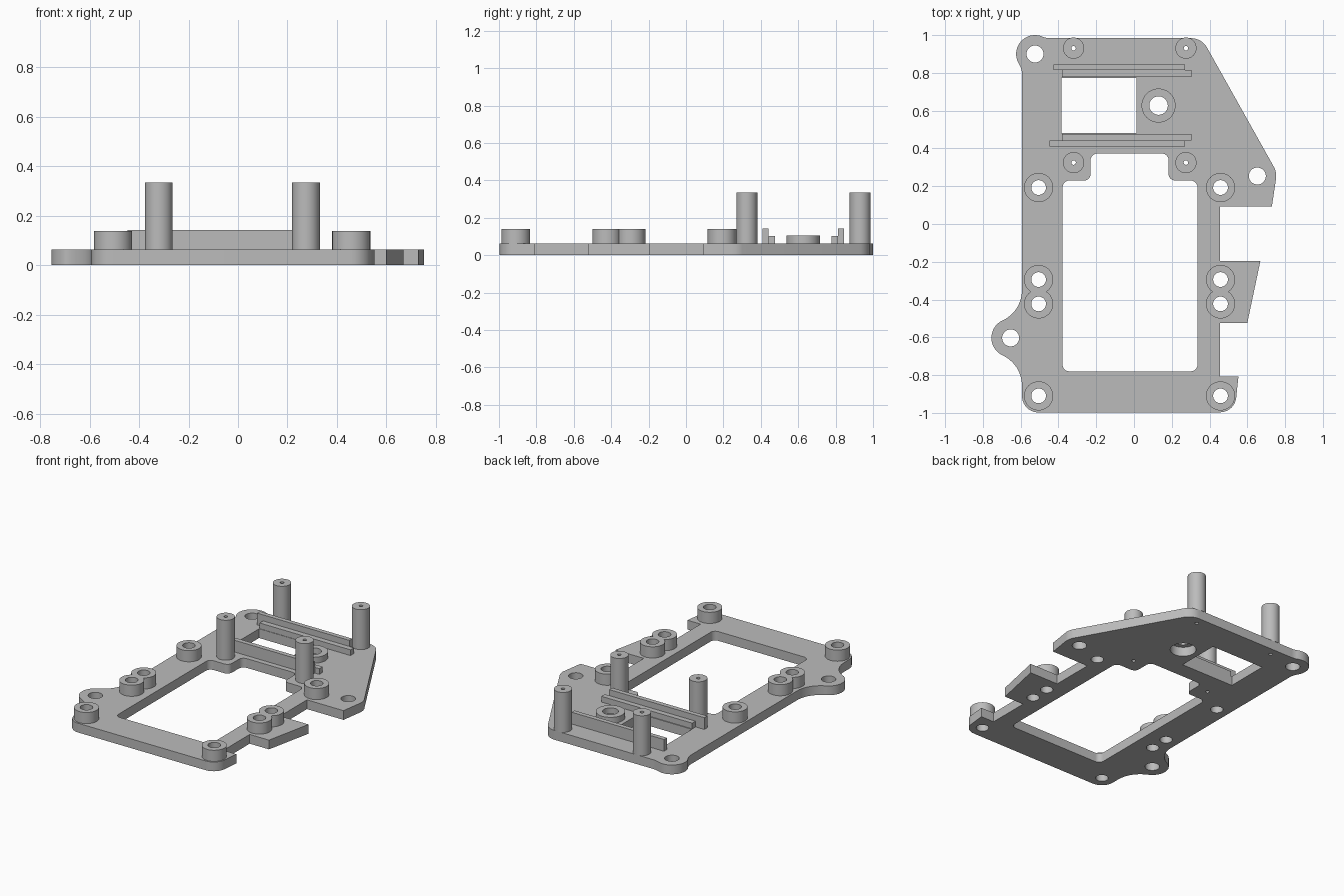
import bpy, bmesh
from math import sin, cos, radians
from mathutils import Vector

cube = bpy.data.objects.get("Cube")
if cube:
    bpy.data.objects.remove(cube)

grey = bpy.data.materials.new("plain grey")
grey.use_nodes = True
COLOUR = (0.5, 0.5, 0.5, 1)
grey.diffuse_color = COLOUR
grey.node_tree.nodes["Principled BSDF"].inputs["Base Color"].default_value = COLOUR

PLATE, BOSS, POST = 0.063, 0.139, 0.335


def arc(x, y, r, a0, a1, n=10):
    angles = [radians(a0 + (a1 - a0) * i / n) for i in range(n + 1)]
    return [(x + r * cos(a), y + r * sin(a)) for a in angles]


def circle(x, y, r, n=40):
    return arc(x, y, r, 0, 360, n)[:-1]


def rounded(corners, r, n=6):
    """Polygon with right-angled corners filleted by r."""
    pts = []
    for i, c in enumerate(corners):
        c = Vector(c)
        to_prev = (Vector(corners[i - 1]) - c).normalized() * r
        to_next = (Vector(corners[(i + 1) % len(corners)]) - c).normalized() * r
        for k in range(n + 1):
            t = radians(90 * k / n)
            pts.append(tuple(c + to_prev * (1 - sin(t)) + to_next * (1 - cos(t))))
    return pts


def extrude(name, loops, z0, z1):
    """Solid from an outer loop and hole loops between two heights."""
    curve = bpy.data.curves.new(name, "CURVE")
    curve.dimensions = "2D"
    curve.fill_mode = "BOTH"
    curve.extrude = (z1 - z0) / 2
    for loop in loops:
        spline = curve.splines.new("POLY")
        spline.points.add(len(loop) - 1)
        for p, (x, y) in zip(spline.points, loop):
            p.co = (x, y, 0, 1)
        spline.use_cyclic_u = True
    obj = bpy.data.objects.new(name, curve)
    bpy.context.collection.objects.link(obj)
    bpy.ops.object.select_all(action="DESELECT")
    obj.select_set(True)
    bpy.context.view_layer.objects.active = obj
    bpy.ops.object.convert(target="MESH")
    obj = bpy.context.view_layer.objects.active
    bm = bmesh.new()
    bm.from_mesh(obj.data)
    bmesh.ops.remove_doubles(bm, verts=bm.verts, dist=0.0001)
    bmesh.ops.recalc_face_normals(bm, faces=bm.faces)
    bmesh.ops.translate(bm, verts=bm.verts, vec=(0, 0, (z0 + z1) / 2))
    bm.to_mesh(obj.data)
    bm.free()
    obj.data.materials.clear()
    obj.data.materials.append(grey)
    bpy.ops.object.shade_smooth_by_angle(angle=radians(30))
    return obj


def box(x0, x1, y0, y1):
    return [(x0, y0), (x1, y0), (x1, y1), (x0, y1)]


# Positions of the standoffs and screw holes
bosses = [(x, y) for x in (-0.505, 0.458) for y in (0.193, -0.294, -0.423, -0.91)]
posts = [(x, y) for x in (-0.32, 0.275) for y in (0.325, 0.931)]
screws = [(-0.524, 0.9), (0.653, 0.254), (-0.653, -0.603)]
pivot = (0.13, 0.627)

# Plate outline, clockwise from the back left ear
outline = (
    arc(-0.693, 0.793, 0.1, 0, 32.3)
    + arc(-0.524, 0.9, 0.1, 212.3, 67, 20)
    + arc(-0.446, 1.084, 0.1, 247, 270)
    + arc(0.30, 0.884, 0.1, 90, 29.2)
    + arc(0.653, 0.254, 0.1, 29.2, -10)
    + [(0.73, 0.093), (0.455, 0.093), (0.455, -0.196), (0.669, -0.196),
       (0.6, -0.524), (0.455, -0.524), (0.455, -0.807), (0.553, -0.807)]
    + arc(0.455, -0.91, 0.087, 0, -90)
    + arc(-0.505, -0.91, 0.088, 270, 180)
    + arc(-0.77, -0.856, 0.177, 0, 65)
    + arc(-0.653, -0.603, 0.102, 245, 115, 20)
    + arc(-0.77, -0.35, 0.177, -65, 0)
)

# Large stepped opening and small window
opening = rounded([(-0.378, -0.78), (0.336, -0.78), (0.336, 0.23), (0.183, 0.23),
                   (0.183, 0.373), (-0.23, 0.373), (-0.23, 0.23), (-0.378, 0.23)], 0.035)
window = box(-0.383, 0.013, 0.483, 0.774)

holes = [opening, window, circle(*pivot, 0.08)]
holes += [circle(x, y, 0.045) for x, y in screws]
holes += [circle(x, y, 0.039) for x, y in bosses]
holes += [circle(x, y, 0.012, 16) for x, y in posts]
extrude("base_plate", [outline] + holes, 0, PLATE)

# Short bosses, tall posts and the pivot collar
for i, (x, y) in enumerate(bosses):
    extrude(f"mount_boss_{i + 1}", [circle(x, y, 0.077), circle(x, y, 0.039)], PLATE, BOSS)
for i, (x, y) in enumerate(posts):
    extrude(f"tall_post_{i + 1}", [circle(x, y, 0.056), circle(x, y, 0.012, 16)], PLATE, POST)
extrude("pivot_collar", [circle(*pivot, 0.09), circle(*pivot, 0.049)], PLATE, 0.104)

# Stepped rails either side of the window
extrude("back_rail_wall", [box(-0.426, 0.27, 0.814, 0.845)], PLATE, 0.143)
extrude("back_rail_step", [box(-0.381, 0.304, 0.777, 0.814)], PLATE, 0.102)
extrude("front_rail_wall", [box(-0.447, 0.27, 0.409, 0.441)], PLATE, 0.143)
extrude("front_rail_step", [box(-0.381, 0.304, 0.441, 0.477)], PLATE, 0.102)
